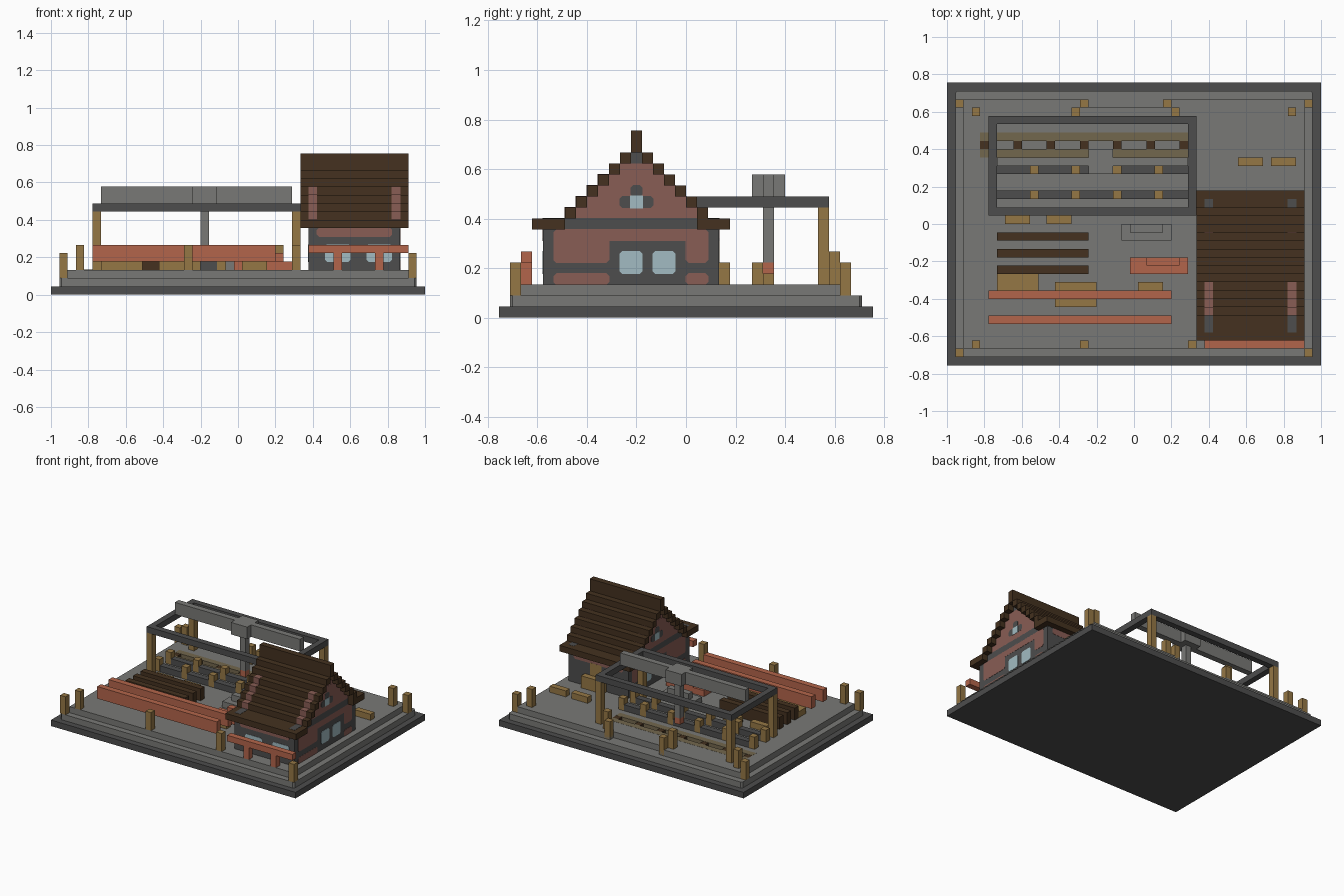
import bpy
import bmesh

cube = bpy.data.objects.get("Cube")
if cube:
    bpy.data.objects.remove(cube, do_unlink=True)

# Everything sits on a grid of square cells; the yard is WIDTH x DEPTH cells
WIDTH, DEPTH = 45, 34
CELL = 2 / WIDTH


def material(name, red, green, blue):
    mat = bpy.data.materials.new(name)
    mat.use_nodes = True
    mat.diffuse_color = (red, green, blue, 1)
    shader = next(n for n in mat.node_tree.nodes if n.type == "BSDF_PRINCIPLED")
    shader.inputs["Base Color"].default_value = (red, green, blue, 1)
    return mat


charcoal = material("charcoal", .075, .075, .075)
stone = material("grey stone", .19, .19, .18)
roofing = material("dark brown wood", .058, .031, .014)
brick = material("dull brick", .25, .11, .09)
red = material("red paint", .45, .13, .07)
tan = material("tan wood", .3, .185, .06)
olive = material("weathered plank", .17, .135, .075)
glass = material("pale glass", .36, .5, .54)


def box(name, mat, x, y, z, grow=0, clip_axis=None):
    """Block over cell ranges; clip_axis chamfers the edges along that axis."""
    spans = [(a - grow, b + grow) for a, b in (x, y, z)]
    bm = bmesh.new()
    bmesh.ops.create_cube(bm, size=1)
    for v in bm.verts:
        i, j, k = (hi if c > 0 else lo for c, (lo, hi) in zip(v.co, spans))
        v.co = ((i - WIDTH / 2) * CELL, (j - DEPTH / 2) * CELL, k * CELL)
    if clip_axis is not None:
        edges = [e for e in bm.edges
                 if abs((e.verts[0].co - e.verts[1].co)[clip_axis]) > CELL / 100]
        bmesh.ops.bevel(bm, geom=edges, offset=CELL * .25, segments=1,
                        affect="EDGES")
    mesh = bpy.data.meshes.new(name)
    bm.to_mesh(mesh)
    bm.free()
    mesh.materials.append(mat)
    obj = bpy.data.objects.new(name, mesh)
    bpy.context.collection.objects.link(obj)


def one(n):
    return (n, n + 1)


def post(name, i, j, bottom, top, mat=tan):
    box(name, mat, one(i), one(j), (bottom, top))


# Stepped base, with a shallow trench left open for the track
box("base_slab", charcoal, (0, WIDTH), (0, DEPTH), one(0))
box("lower_step", stone, (1, WIDTH - 1), (1, DEPTH - 1), one(1), 0, 2)
FLOOR_X = (2, WIDTH - 2)
box("yard_floor_front", stone, FLOOR_X, (2, 26), one(2))
box("yard_floor_rear", stone, FLOOR_X, (27, 31), one(2))
box("trench_end_right", stone, (2, 4), one(26), one(2))
box("trench_end_left", stone, (29, WIDTH - 2), one(26), one(2))
box("rear_curb_right", stone, (2, 17), one(31), one(2))
box("rear_curb_left", stone, (26, 43), one(31), one(2))

# Fence posts
for j in (1, 31):
    for i in (1, 43):
        post("corner_post", i, j, 2, 5)
for i in (16, 26):
    post("gate_post", i, 31, 2, 5)
for i in (3, 16, 29):
    post("front_fence_post", i, 2, 3, 6)
for i in (3, 15, 27, 41):
    post("rear_fence_post", i, 30, 3, 6)

# Crane frame, travelling beam, trolley, chain and hook
for i in (5, 29):
    box("frame_side_beam", charcoal, one(i), (18, 30), one(10))
    for j in (18, 29):
        post("frame_post", i, j, 3, 10)
for j in (18, 29):
    box("frame_cross_beam", charcoal, (6, 29), one(j), one(10))
box("crane_beam_right", stone, (6, 17), one(24), (11, 13))
box("crane_beam_left", stone, (20, 29), one(24), (11, 13))
box("crane_trolley", stone, (17, 20), (23, 26), (11, 13))
post("crane_chain", 18, 24, 5, 11, stone)
post("crane_hook", 18, 24, 4, 5, red)

# Track planks either side of the trench, bridged by sleepers
for j in (25, 27):
    box("track_plank", olive, (4, 29), one(j), one(2), .02)
for i in range(4, 29, 4):
    box("track_sleeper", roofing, one(i), one(26), one(2))

# Low work beams with upright stands
for j in (20, 23):
    box("work_beam", charcoal, (6, 29), one(j), one(3))
    for i in (5, 10, 15, 20, 25, 29):
        box("work_stand", tan, one(i), one(j), (3, 5), .01)

# Stacked timber and stock
for j in (11, 13, 15):
    box("dark_log", roofing, (6, 17), one(j), (3, 5))
for j in (5, 8):
    box("red_girder", red, (5, 27), one(j), (4, 6))
box("plank_stack_rear", tan, (6, 11), (9, 11), one(3))
box("plank_stack_front", tan, (13, 18), (7, 10), one(3))
box("stone_pile", stone, (21, 27), (15, 17), one(3))
box("stone_pile_top", stone, (22, 26), one(16), one(4))
box("red_pile", red, (22, 29), (11, 13), one(3))
box("red_pile_top", red, (24, 28), one(12), one(4))
for i, j in ((7, 17), (12, 17), (23, 9), (35, 24), (39, 24)):
    box("bench", tan, (i, i + 3), one(j), one(3))

# House body: timber shell with clipped brick panels and windows
HOUSE_X, HOUSE_Y = (31, 42), (4, 20)
PANEL, PANE = .03, .05
box("house_walls", charcoal, HOUSE_X, HOUSE_Y, (3, 8.5))
for i in (31, 41):
    for span in ((5, 10), (17, 19)):
        box("lower_brick_panel", brick, one(i), span, one(3), PANEL, 0)
        box("upper_brick_panel", brick, one(i), span, (5, 8), PANEL, 0)
    box("brick_band", brick, one(i), (5, 19), one(7), PANEL, 0)
    box("wall_plate", charcoal, one(i), HOUSE_Y, one(8), PANEL)
    for j in (11, 14):
        box("side_window", glass, one(i), (j, j + 2), (4, 6), PANE, 0)
for j in (4, 19):
    box("long_wall_brick", brick, (32, 41), one(j), one(7), PANEL, 1)
for i in (33, 38):
    box("front_window", glass, (i, i + 3), one(4), (4, 6), PANE, 1)
box("rear_door", tan, (36, 38), one(19), (3, 7), PANE)
box("rear_bench", tan, (35, 39), one(20), (3, 5))

# Gable walls: stepped courses that show through the front roof slope
for i in (31, 41):
    for k in range(9, 13):
        box("gable_course", brick, one(i), (k - 3, 27 - k), one(k), PANEL)
    box("gable_course_upper", brick, one(i), (11, 14), one(13))
    box("gable_peak", charcoal, one(i), one(12), one(14))
    box("gable_window_sides", charcoal, one(i), (11, 14), one(10), PANE, 0)
    box("gable_window_head", charcoal, one(i), one(12), one(11), PANE, 0)
    box("gable_window", glass, one(i), one(12), one(10), PANE + PANEL)

# Stepped roof
ROOF_X = (30, 43)
box("front_eave", roofing, ROOF_X, (3, 6), one(8))
box("rear_eave", roofing, ROOF_X, (18, 21), one(8))
for k in range(9, 15):
    box("front_roof_course", roofing, ROOF_X, one(k - 3), one(k))
    box("rear_roof_course", roofing, ROOF_X, one(27 - k), one(k))
box("roof_ridge", roofing, ROOF_X, one(12), (15, 17))

# Front awning with legs
box("awning", red, (31, 43), one(2), one(5))
for i in (34, 39):
    post("awning_leg", i, 2, 3, 5, red)
